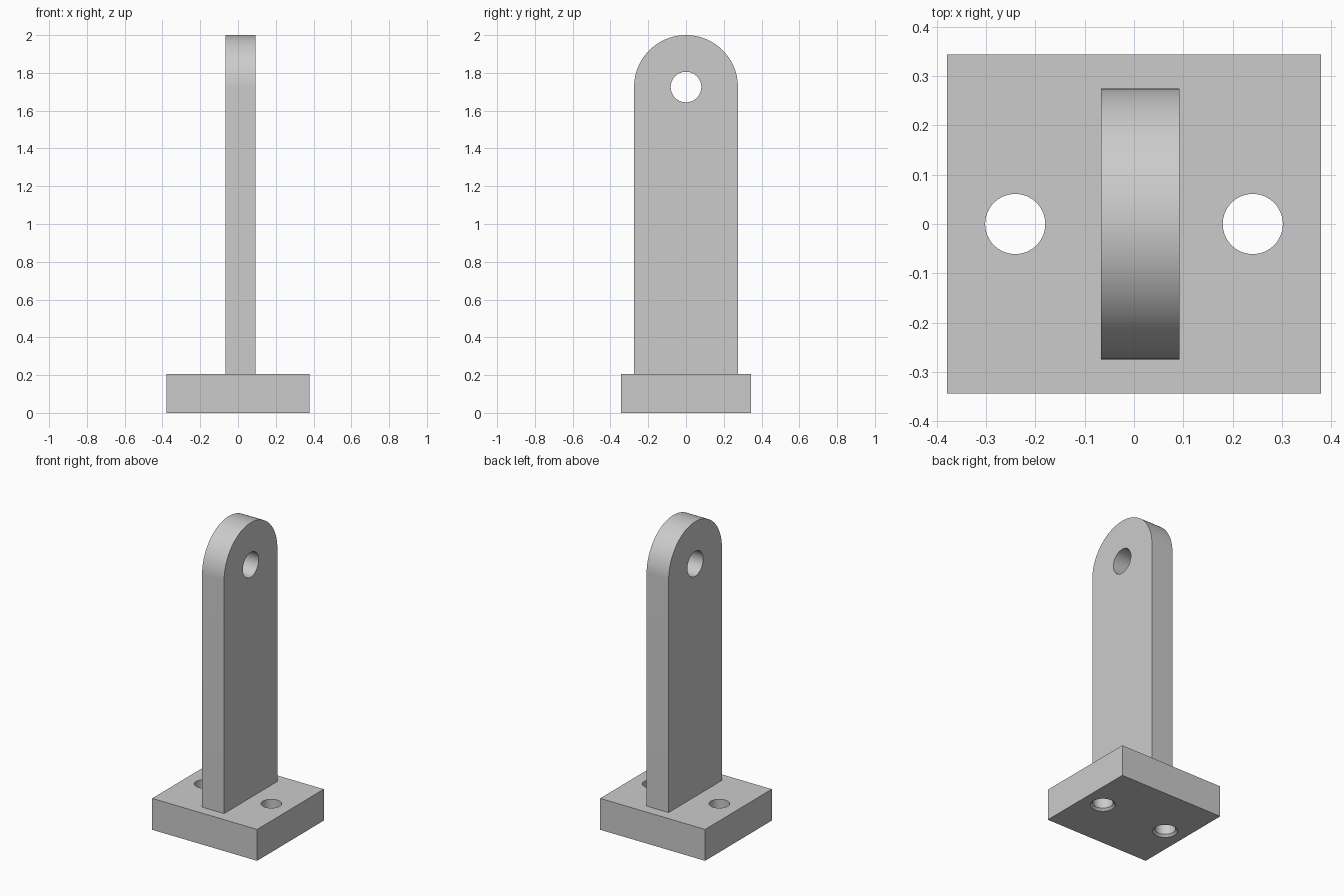
import bpy
import bmesh
import math
from mathutils import Matrix

if "Cube" in bpy.data.objects:
    bpy.data.objects.remove(bpy.data.objects["Cube"], do_unlink=True)

GREY = (0.6, 0.6, 0.6, 1)
BASE_W, BASE_D, BASE_H = 0.758, 0.688, 0.205
POST_X, POST_W, POST_R = 0.0125, 0.159, 0.275
ARCH_Z = 2 - POST_R
BOLT_X, BOLT_R, CHAMFER = 0.241, 0.061, 0.014
PIN_R = 0.081

steel = bpy.data.materials.new("plain_grey")
steel.use_nodes = True
steel.diffuse_color = GREY
steel.node_tree.nodes["Principled BSDF"].inputs["Base Color"].default_value = GREY


def make_object(name, bm):
    bmesh.ops.recalc_face_normals(bm, faces=bm.faces)
    mesh = bpy.data.meshes.new(name)
    bm.to_mesh(mesh)
    bm.free()
    mesh.materials.append(steel)
    obj = bpy.data.objects.new(name, mesh)
    bpy.context.collection.objects.link(obj)
    return obj


def cone(name, r1, r2, depth, matrix):
    bm = bmesh.new()
    bmesh.ops.create_cone(bm, cap_ends=True, segments=64, radius1=r1,
                          radius2=r2, depth=depth, matrix=matrix)
    return make_object(name, bm)


def cut(target, cutters):
    for c in cutters:
        mod = target.modifiers.new("hole", "BOOLEAN")
        mod.operation = "DIFFERENCE"
        mod.solver = "EXACT"
        mod.object = c
    bpy.context.view_layer.objects.active = target
    for mod in list(target.modifiers):
        bpy.ops.object.modifier_apply(modifier=mod.name)
    for c in cutters:
        bpy.data.objects.remove(c, do_unlink=True)
    bpy.ops.object.select_all(action="DESELECT")
    target.select_set(True)
    bpy.ops.object.shade_smooth_by_angle(angle=math.radians(30))


# Base plate with two bolt holes, chamfered on the underside
bm = bmesh.new()
bmesh.ops.create_cube(bm, size=1, matrix=Matrix.Translation((0, 0, BASE_H / 2))
                      @ Matrix.Diagonal((BASE_W, BASE_D, BASE_H, 1)))
base = make_object("base_plate", bm)
cutters = []
for side in (-1, 1):
    x = side * BOLT_X
    cutters.append(cone("bolt_hole", BOLT_R, BOLT_R, 1, Matrix.Translation((x, 0, 0))))
    # cone straddles the bottom face so its rim is chamfered
    cutters.append(cone("bolt_chamfer", BOLT_R + 2 * CHAMFER, BOLT_R, 2 * CHAMFER,
                        Matrix.Translation((x, 0, 0))))
cut(base, cutters)

# Upright with a rounded top and a pin hole
bm = bmesh.new()
x0 = POST_X - POST_W / 2
outline = [(-POST_R, BASE_H), (POST_R, BASE_H)]
outline += [(POST_R * math.cos(math.pi * i / 48), ARCH_Z + POST_R * math.sin(math.pi * i / 48))
            for i in range(49)]
face = bm.faces.new([bm.verts.new((x0, y, z)) for y, z in outline])
new = bmesh.ops.extrude_face_region(bm, geom=[face])["geom"]
bmesh.ops.translate(bm, vec=(POST_W, 0, 0),
                    verts=[v for v in new if isinstance(v, bmesh.types.BMVert)])
post = make_object("upright", bm)
cut(post, [cone("pin_hole", PIN_R, PIN_R, 1, Matrix.Translation((0, 0, ARCH_Z))
                @ Matrix.Rotation(math.pi / 2, 4, "Y"))])
